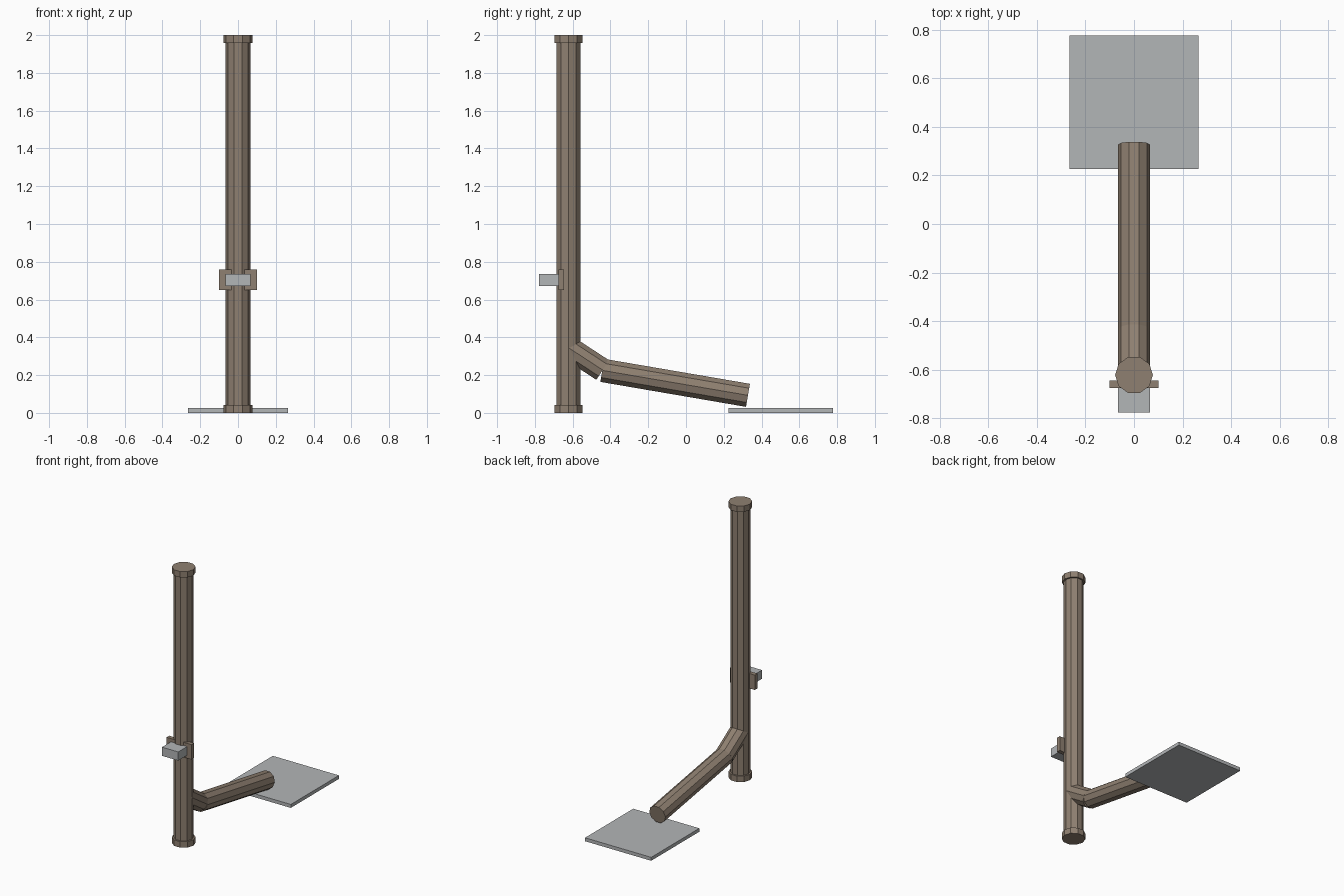
import bpy
from mathutils import Vector, Matrix

cube = bpy.data.objects.get("Cube")
if cube:
    bpy.data.objects.remove(cube, do_unlink=True)


def material(name, colour):
    mat = bpy.data.materials.new(name)
    mat.use_nodes = True
    mat.diffuse_color = colour
    bsdf = mat.node_tree.nodes["Principled BSDF"]
    bsdf.inputs["Base Color"].default_value = colour
    bsdf.inputs["Roughness"].default_value = 0.8
    return mat


brown = material("weathered brown", (0.275, 0.216, 0.165, 1))
grey = material("pale grey", (0.45, 0.465, 0.475, 1))


def pipe(name, start, end, radius, mat):
    """Ten-sided pipe in the x = 0 plane, with corners at left and right."""
    start, end = Vector((0, *start)), Vector((0, *end))
    axis = (end - start).normalized()
    side = Vector((1, 0, 0))
    bpy.ops.mesh.primitive_cylinder_add(vertices=10, radius=radius,
                                        depth=(end - start).length)
    obj = bpy.context.object
    # First ring corner lies on local +y, so local y is mapped to world x
    turn = Matrix((side.cross(axis), side, axis)).transposed()
    obj.data.transform(turn.to_4x4())
    obj.location = (start + end) / 2
    obj.name = name
    obj.data.materials.append(mat)
    return obj


def box(name, low, high, mat):
    low, high = Vector(low), Vector(high)
    bpy.ops.mesh.primitive_cube_add(size=1, location=(low + high) / 2)
    obj = bpy.context.object
    obj.data.transform(Matrix.Diagonal((*(high - low), 1)))
    obj.name = name
    obj.data.materials.append(mat)
    return obj


# Upright pipe with a collar at each end
POLE_Y = -0.622
pipe("upright_pipe", (POLE_Y, 0.01), (POLE_Y, 1.99), 0.066, brown)
pipe("bottom_collar", (POLE_Y, 0.0), (POLE_Y, 0.043), 0.078, brown)
pipe("top_collar", (POLE_Y, 1.957), (POLE_Y, 2.0), 0.078, brown)

# Angled outlet: short elbow, then the long spout
pipe("elbow_pipe", (-0.625, 0.347), (-0.441, 0.227), 0.065, brown)
pipe("spout_pipe", (-0.443, 0.225), (0.328, 0.093), 0.065, brown)

# Wall bracket
box("bracket_plate", (-0.1, -0.675, 0.65), (0.1, -0.645, 0.758), brown)
box("bracket_block", (-0.065, -0.777, 0.672), (0.065, -0.66, 0.735), grey)

# Splash slab on the ground
box("splash_slab", (-0.265, 0.226, 0.0), (0.265, 0.777, 0.025), grey)
